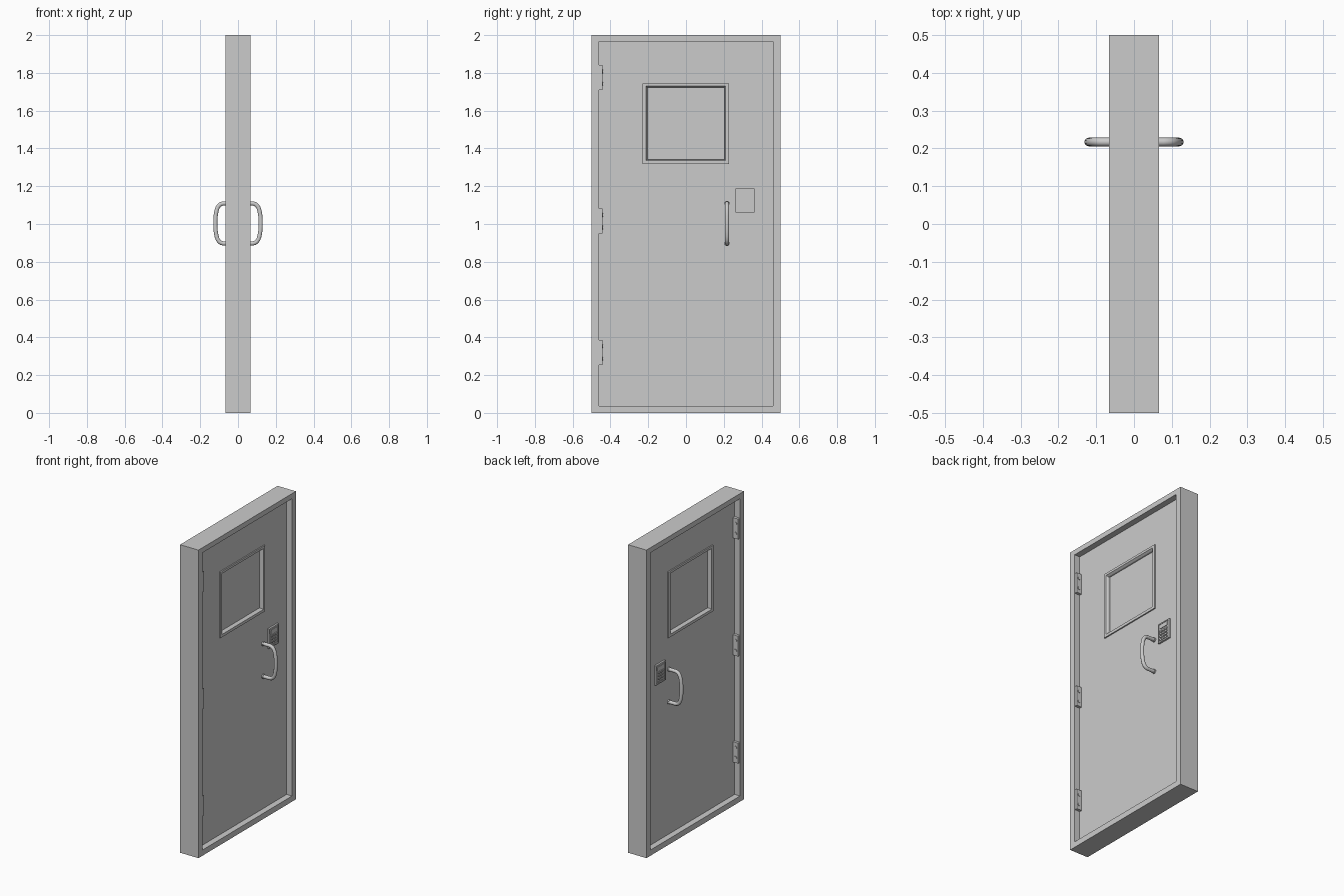
import bpy, bmesh, math
from mathutils import Matrix, Vector

if "Cube" in bpy.data.objects:
    bpy.data.objects.remove(bpy.data.objects["Cube"])

FACE = 0.027  # x of the door leaf surface; every part is mirrored to -x


def finish(name, bm, smooth=False):
    me = bpy.data.meshes.new(name)
    bm.to_mesh(me)
    bm.free()
    ob = bpy.data.objects.new(name, me)
    bpy.context.collection.objects.link(ob)
    mirror(ob, smooth)
    return ob


def mirror(ob, smooth=False):
    if smooth:
        bpy.ops.object.select_all(action='DESELECT')
        ob.select_set(True)
        bpy.context.view_layer.objects.active = ob
        bpy.ops.object.shade_smooth_by_angle(angle=math.radians(40))
    m = ob.modifiers.new("both_sides", 'MIRROR')
    m.use_axis = (True, False, False)


def rect_loft(name, loops, cap=False):
    """Join rectangles (x, y0, y1, z0, z1) in sequence."""
    bm = bmesh.new()
    prev = None
    for x, y0, y1, z0, z1 in loops:
        cur = [bm.verts.new((x, y, z)) for y, z in ((y0, z0), (y1, z0), (y1, z1), (y0, z1))]
        if prev:
            for i in range(4):
                j = (i + 1) % 4
                bm.faces.new((prev[i], prev[j], cur[j], cur[i]))
        prev = cur
    if cap:
        bm.faces.new(prev)
    return finish(name, bm)


def add_box(bm, x0, x1, y0, y1, z0, z1):
    mat = Matrix.Translation(((x0 + x1) / 2, (y0 + y1) / 2, (z0 + z1) / 2)) @ \
        Matrix.Diagonal((x1 - x0, y1 - y0, z1 - z0, 1))
    bmesh.ops.create_cube(bm, size=1, matrix=mat)


def add_disc(bm, centre, radius, depth, axis):
    rot = Vector(axis).to_track_quat('Z', 'Y').to_matrix().to_4x4()
    bmesh.ops.create_cone(bm, cap_ends=True, segments=16, radius1=radius, radius2=radius,
                          depth=depth, matrix=Matrix.Translation(centre) @ rot)


# Frame around the door
outer, inner = (-0.5, 0.5, 0, 2), (-0.46, 0.46, 0.037, 1.967)
rect_loft("door_frame", [(0, *outer), (0.066, *outer), (0.066, *inner), (0, *inner)])

# Door leaf with raised window trim, chamfered reveal and recessed pane
trim_out = (-0.23, 0.228, 1.317, 1.745)
trim_in = (-0.212, 0.21, 1.335, 1.73)
pane = (-0.205, 0.203, 1.342, 1.722)
rect_loft("door_leaf", [
    (FACE, *inner), (FACE, *trim_out), (FACE + 0.008, *trim_out),
    (FACE + 0.008, *trim_in), (FACE - 0.004, *pane), (FACE - 0.015, *pane)], cap=True)

# Hinges: plate on the jamb with two screw heads each
bm = bmesh.new()
for z in (0.32, 1.015, 1.775):
    add_box(bm, FACE - 0.005, 0.064, -0.461, -0.442, z - 0.066, z + 0.066)
    for dz in (-0.033, 0.033):
        add_disc(bm, (0.046, -0.441, z + dz), 0.01, 0.005, (0, 1, 0))
finish("hinges", bm, True)

# Keypad: housing with a rim, screen and keys
y0, y1, z0, z1 = 0.263, 0.363, 1.06, 1.187
body, rim = (y0, y1, z0, z1), (y0 + 0.007, y1 - 0.007, z0 + 0.007, z1 - 0.007)
rect_loft("keypad_body", [(FACE - 0.002, *body), (FACE + 0.012, *body), (FACE + 0.012, *rim),
                          (FACE + 0.009, *rim)], cap=True)
bm = bmesh.new()
add_box(bm, FACE + 0.005, FACE + 0.013, 0.279, 0.347, 1.15, 1.174)
finish("keypad_screen", bm)
bm = bmesh.new()
for row in range(4):
    for col in range(3):
        y, z = 0.29 + col * 0.023, 1.077 + row * 0.019
        add_box(bm, FACE + 0.005, FACE + 0.014, y - 0.009, y + 0.009, z - 0.006, z + 0.006)
finish("keypad_keys", bm)

# Pull handle: swept tube, plus mounting collars at the door
HY, HZ = 0.217, 1.003
half = [(FACE - 0.005, 0.106), (0.078, 0.106), (0.09, 0.103), (0.1, 0.096), (0.108, 0.084),
        (0.114, 0.066), (0.118, 0.042), (0.12, 0.015)]
path = half + [(x, -z) for x, z in reversed(half)]
cu = bpy.data.curves.new("handle", 'CURVE')
cu.dimensions = '3D'
cu.bevel_depth = 0.0115
cu.bevel_resolution = 3
cu.use_fill_caps = True
sp = cu.splines.new('POLY')
sp.points.add(len(path) - 1)
for p, (x, z) in zip(sp.points, path):
    p.co = (x, HY, HZ + z, 1)
ob = bpy.data.objects.new("handle", cu)
bpy.context.collection.objects.link(ob)
bpy.ops.object.select_all(action='DESELECT')
ob.select_set(True)
bpy.context.view_layer.objects.active = ob
bpy.ops.object.convert(target='MESH')
mirror(bpy.context.view_layer.objects.active, True)

bm = bmesh.new()
for s in (-1, 1):
    add_disc(bm, (FACE + 0.003, HY, HZ + s * 0.106), 0.014, 0.01, (1, 0, 0))
finish("handle_collars", bm, True)
